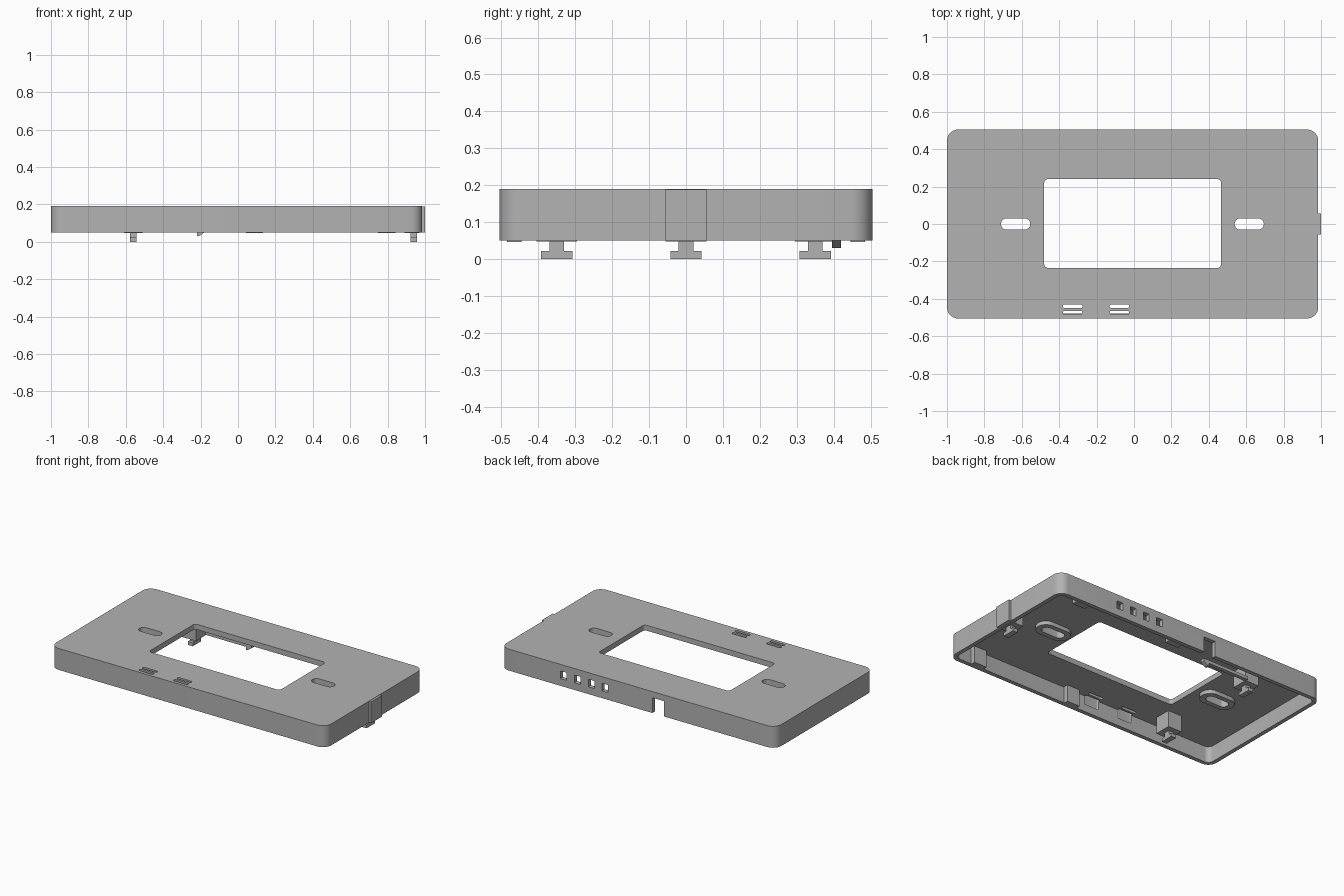
import bpy, bmesh, math

cube = bpy.data.objects.get("Cube")
if cube:
    bpy.data.objects.remove(cube, do_unlink=True)

grey = bpy.data.materials.new("plain grey")
grey.use_nodes = True
colour = (0.45, 0.45, 0.45, 1)
grey.diffuse_color = colour
grey.node_tree.nodes["Principled BSDF"].inputs["Base Color"].default_value = colour

BASE, CEILING, TOP = 0.05, 0.155, 0.19


def extrude(name, points, offset):
    """Solid made by sweeping a flat outline along an offset."""
    bm = bmesh.new()
    face = bm.faces.new([bm.verts.new(p) for p in points])
    swept = bmesh.ops.extrude_face_region(bm, geom=[face])["geom"]
    verts = [g for g in swept if isinstance(g, bmesh.types.BMVert)]
    bmesh.ops.translate(bm, verts=verts, vec=offset)
    bmesh.ops.recalc_face_normals(bm, faces=bm.faces)
    mesh = bpy.data.meshes.new(name)
    bm.to_mesh(mesh)
    bm.free()
    mesh.materials.append(grey)
    obj = bpy.data.objects.new(name, mesh)
    bpy.context.collection.objects.link(obj)
    return obj


def slab(name, x0, x1, y0, y1, z0, z1, radius=0, steps=8):
    """Upright prism over a rectangle with optional rounded corners."""
    if not radius:
        pts = [(x0, y0, z0), (x1, y0, z0), (x1, y1, z0), (x0, y1, z0)]
    else:
        pts = []
        centres = [(x1 - radius, y1 - radius), (x0 + radius, y1 - radius),
                   (x0 + radius, y0 + radius), (x1 - radius, y0 + radius)]
        for quarter, (cx, cy) in enumerate(centres):
            for i in range(steps + 1):
                a = (quarter + i / steps) * math.pi / 2
                pts.append((cx + radius * math.cos(a), cy + radius * math.sin(a), z0))
    return extrude(name, pts, (0, 0, z1 - z0))


def cut(obj, *dims, **options):
    """Subtract a slab from an object."""
    cutter = slab("cutter", *dims, **options)
    cutter.hide_render = True
    mod = obj.modifiers.new("cut", "BOOLEAN")
    mod.operation, mod.solver, mod.object = "DIFFERENCE", "EXACT", cutter
    bpy.context.view_layer.objects.active = obj
    bpy.ops.object.modifier_apply(modifier=mod.name)
    bpy.data.objects.remove(cutter, do_unlink=True)


def smooth(obj):
    bpy.ops.object.select_all(action="DESELECT")
    obj.select_set(True)
    bpy.context.view_layer.objects.active = obj
    bpy.ops.object.shade_smooth_by_angle(angle=math.radians(30))


# Hollow cover, open underneath
cover = slab("cover", -1, 0.985, -0.505, 0.505, BASE, TOP, radius=0.06)
cut(cover, -0.973, 0.958, -0.478, 0.478, -0.1, CEILING, radius=0.035)
cut(cover, -0.48, 0.465, -0.235, 0.24, 0, 0.3, radius=0.02)

# Vent slits near the front edge
for x in (-0.328, -0.078):
    for y in (-0.44, -0.474):
        cut(cover, x - 0.052, x + 0.052, y - 0.01, y + 0.01, 0.1, 0.3, radius=0.009)

# Square ports and cable notch in the back wall
for x in (0.53, 0.43, 0.33, 0.23):
    cut(cover, x - 0.022, x + 0.022, 0.45, 0.6, 0.097, 0.147)
cut(cover, -0.195, -0.11, 0.45, 0.6, 0, 0.15)

# Screw slots with raised rims below
for side, x in (("right", -0.633), ("left", 0.616)):
    rim = slab(side + "_slot_rim", x - 0.115, x + 0.115, -0.062, 0.062,
               CEILING - 0.025, CEILING, radius=0.06)
    for part in (cover, rim):
        cut(part, x - 0.078, x + 0.078, -0.03, 0.03, 0, 0.3, radius=0.0295)
    smooth(rim)
smooth(cover)

# Outer boss on the left end
slab("end_boss", 0.97, 1, -0.055, 0.055, BASE, TOP - 0.002)

# Mounting blocks with T-shaped hooks
for name, x, y in (("front", -0.56, -0.35), ("back", -0.56, 0.35), ("end", 0.94, 0)):
    slab(name + "_hook_block", x - 0.05, min(x + 0.05, 0.97), y - 0.055, y + 0.055,
         BASE - 0.002, CEILING)
    profile = [(-0.042, 0), (0.042, 0), (0.042, 0.022), (0.02, 0.022),
               (0.02, BASE), (-0.02, BASE), (-0.02, 0.022), (-0.042, 0.022)]
    extrude(name + "_hook", [(x - 0.018, y + v, z) for v, z in profile], (0.036, 0, 0))

# Support blocks along both long walls
for side, sign in (("front", -1), ("back", 1)):
    for i, x in enumerate((0.088, 0.795)):
        y0, y1 = sorted((sign * 0.445, sign * 0.485))
        slab(f"{side}_wall_block_{i + 1}", x - 0.046, x + 0.046, y0, y1, 0.046, CEILING)

# Springy cable latch beside the notch
slab("latch_arm", -0.515, -0.18, 0.395, 0.42, BASE, BASE + 0.02)
extrude("latch_tip", [(-0.22, 0.395, BASE), (-0.22, 0.395, 0.03),
                      (-0.208, 0.395, 0.03), (-0.18, 0.395, BASE)], (0, 0.025, 0))
